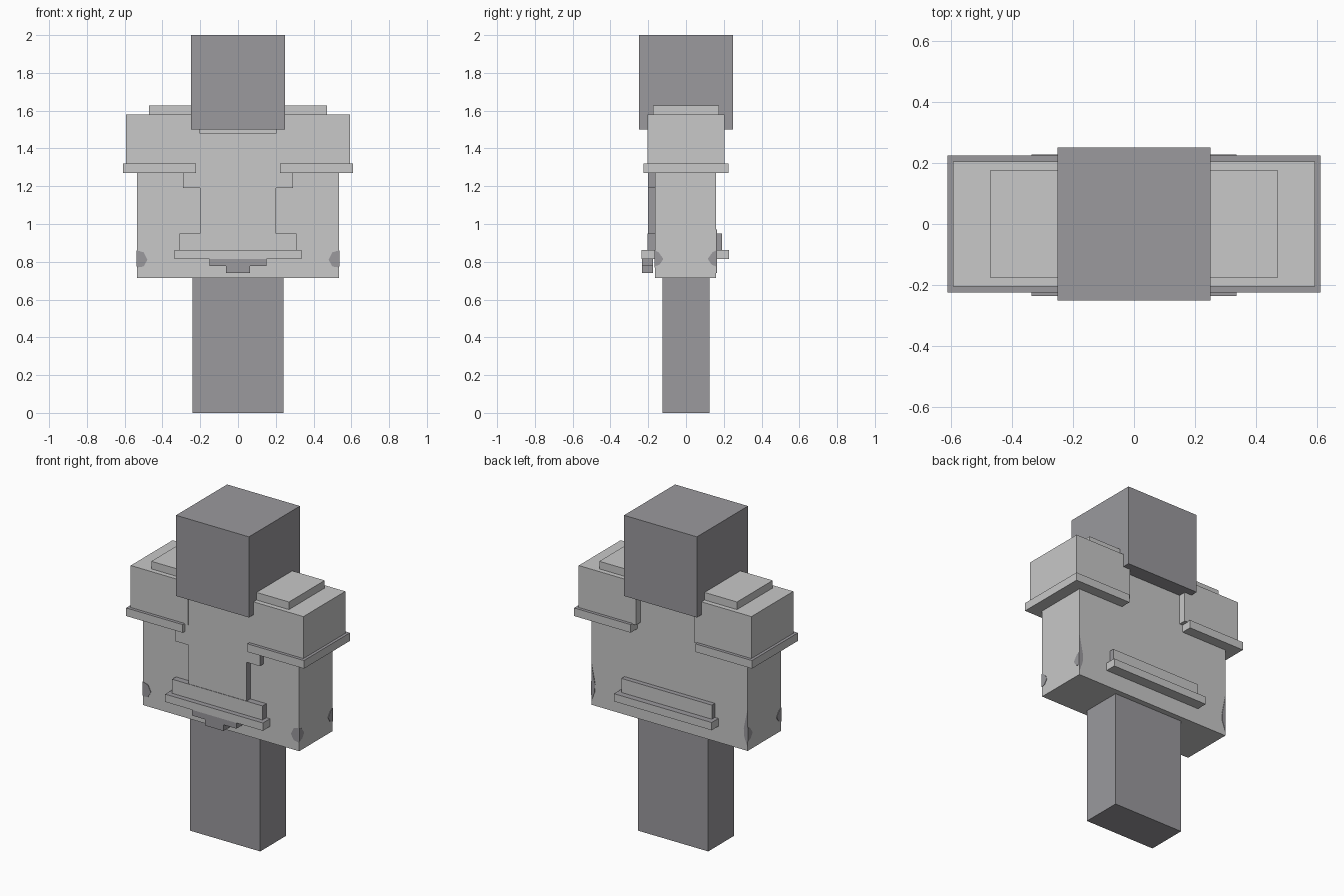
import bpy, bmesh
from mathutils import Vector

if "Cube" in bpy.data.objects:
    bpy.data.objects.remove(bpy.data.objects["Cube"])


def material(name, rgb):
    m = bpy.data.materials.new(name)
    m.diffuse_color = (*rgb, 1)
    m.use_nodes = True
    m.node_tree.nodes["Principled BSDF"].inputs["Base Color"].default_value = m.diffuse_color
    return m


LIGHT = material("light grey", (0.58, 0.58, 0.58))
DARK = material("dark grey", (0.325, 0.32, 0.34))


def finish(name, bm, mats, dark_rule=None):
    bmesh.ops.recalc_face_normals(bm, faces=bm.faces)
    if dark_rule:
        for f in bm.faces:
            f.material_index = 1 if dark_rule(f.normal) else 0
    me = bpy.data.meshes.new(name)
    bm.to_mesh(me)
    bm.free()
    for m in mats:
        me.materials.append(m)
    ob = bpy.data.objects.new(name, me)
    bpy.context.collection.objects.link(ob)
    return ob


def box(name, x, y, z, mats=(LIGHT,), dark_rule=None):
    """Box from (min, max) ranges."""
    bm = bmesh.new()
    bmesh.ops.create_cube(bm, size=1)
    for v in bm.verts:
        v.co = Vector([(a + b) / 2 + c * (b - a) for c, (a, b) in zip(v.co, (x, y, z))])
    return finish(name, bm, mats, dark_rule)


def prism(name, outline, offset, mats, dark_rule=None):
    """Flat outline pushed out by an offset vector."""
    bm = bmesh.new()
    face = bm.faces.new([bm.verts.new(p) for p in outline])
    new = bmesh.ops.extrude_face_region(bm, geom=[face])["geom"]
    bmesh.ops.translate(bm, vec=offset, verts=[g for g in new if isinstance(g, bmesh.types.BMVert)])
    return finish(name, bm, mats, dark_rule)


def span(s, a, b):
    return tuple(sorted((s * a, s * b)))


def top_only(n):
    return n.z > 0.5


BOTH = (LIGHT, DARK)

# Main blocks
box("head", (-.25, .25), (-.25, .25), (1.5, 2), (DARK,))
box("legs", (-.24, .24), (-.125, .125), (0, .75), (DARK,))
box("torso", (-.535, .535), (-.165, .16), (.715, 1.5))

# Raised chest plate with stepped sides and dark edges
half = [(.2, .9), (.2, 1.19), (.29, 1.19), (.29, 1.33), (.2, 1.33), (.2, 1.48)]
outline = half + [(-x, z) for x, z in reversed(half)]
prism("chest_plate", [(x, -.2, z) for x, z in outline], (0, .045, 0), BOTH,
      lambda n: abs(n.y) < .5)

# Shoulder armour on both sides
for s, side in ((1, "right"), (-1, "left")):
    box(side + "_shoulder", span(s, .2, .592), (-.205, .205), (1.315, 1.58))
    box(side + "_shoulder_trim", span(s, .222, .61), (-.225, .225), (1.27, 1.32), BOTH, top_only)
    box(side + "_shoulder_pad", span(s, .22, .472), (-.175, .175), (1.57, 1.627))

# Belt, with a lower rim and a stepped buckle
box("belt", (-.31, .31), (-.203, .19), (.855, .95), BOTH,
    lambda n: n.z > .5 or abs(n.x) > .5)
box("belt_rim", (-.335, .335), (-.235, .227), (.815, .863), BOTH, top_only)
box("buckle_upper", (-.152, .152), (-.232, -.175), (.778, .82), (DARK,))
box("buckle_lower", (-.063, .063), (-.232, -.175), (.74, .78), (DARK,))

# Worn patches at the torso's vertical corners
T = .003
for s, side in ((1, "right"), (-1, "left")):
    front = [(0, .77), (.035, .775), (.055, .81), (.035, .85), (0, .86)]
    back = [(0, .74), (.022, .8), (.025, .85), (0, .97)]
    prism(side + "_front_patch", [(s * (.535 - d), -.165, z) for d, z in front],
          (0, -T, 0), (DARK,))
    prism(side + "_back_patch", [(s * (.535 - d), .16, z) for d, z in back],
          (0, T, 0), (DARK,))
    flank = [(0, .775), (.025, .785), (.045, .815), (.02, .85), (0, .86)]
    prism(side + "_flank_front_patch", [(s * .535, -.165 + d, z) for d, z in flank],
          (s * T, 0, 0), (DARK,))
    prism(side + "_flank_back_patch", [(s * .535, .16 - d, z) for d, z in flank],
          (s * T, 0, 0), (DARK,))
